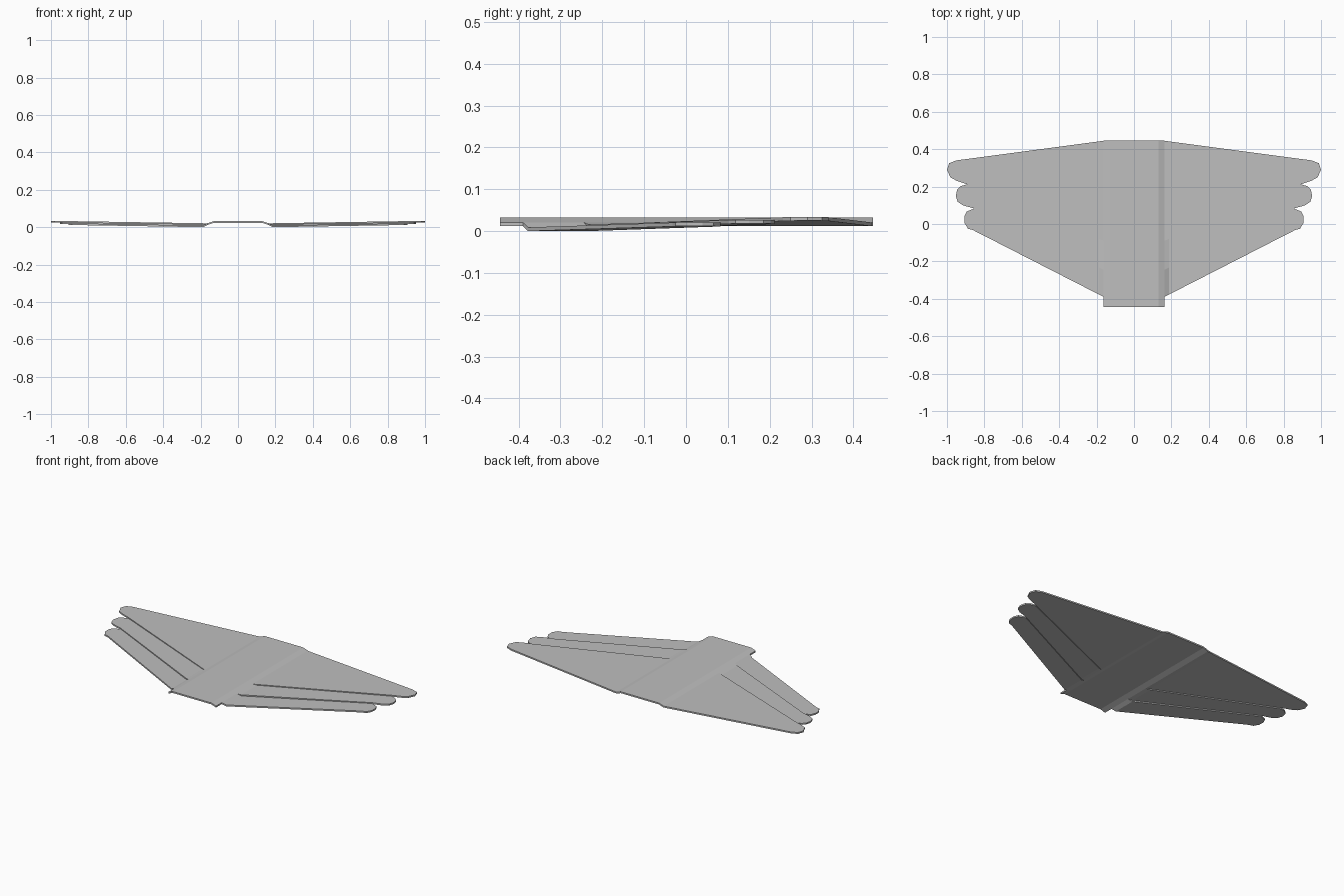
import bpy
import bmesh

cube = bpy.data.objects.get("Cube")
if cube:
    bpy.data.objects.remove(cube, do_unlink=True)

THICK = 0.009
ROOT_X, KINK_X = 0.162, 0.186
ROOT_Z = 0.012

grey = bpy.data.materials.new("light grey")
grey.use_nodes = True
colour = (0.52, 0.52, 0.52, 1)
grey.diffuse_color = colour
grey.node_tree.nodes["Principled BSDF"].inputs["Base Color"].default_value = colour


def plate(name, panels):
    """Thin plate from adjoining flat panels, extruded upwards."""
    bm = bmesh.new()
    for panel in panels:
        bm.faces.new([bm.verts.new(p) for p in panel])
    bmesh.ops.remove_doubles(bm, verts=bm.verts, dist=0.0002)
    bmesh.ops.recalc_face_normals(bm, faces=bm.faces)
    top = bmesh.ops.extrude_face_region(bm, geom=bm.faces[:], use_keep_orig=True)
    moved = [v for v in top["geom"] if isinstance(v, bmesh.types.BMVert)]
    bmesh.ops.translate(bm, verts=moved, vec=(0, 0, THICK))
    bmesh.ops.recalc_face_normals(bm, faces=bm.faces)
    mesh = bpy.data.meshes.new(name)
    bm.to_mesh(mesh)
    bm.free()
    mesh.materials.append(grey)
    obj = bpy.data.objects.new(name, mesh)
    bpy.context.collection.objects.link(obj)
    return obj


# Centre strip with both long edges bent down
section = [(-ROOT_X, ROOT_Z), (-0.13, 0.023), (0.13, 0.023), (ROOT_X, ROOT_Z)]
plate("centre_strip", [
    [(xa, -0.445, za), (xb, -0.445, zb), (xb, 0.447, zb), (xa, 0.447, za)]
    for (xa, za), (xb, zb) in zip(section, section[1:])])

# Feathers: front root y, back root y, kink height, tip height,
# then the rounded tip from front to back
feathers = {
    "front_feather": (-0.39, -0.245, 0.0, 0.012,
                      [(0.862, -0.032), (0.888, -0.025), (0.906, 0.005), (0.907, 0.04),
                       (0.895, 0.066), (0.855, 0.083)]),
    "middle_feather": (-0.245, -0.09, 0.007, 0.018,
                       [(0.855, 0.083), (0.915, 0.1), (0.942, 0.118), (0.953, 0.15),
                        (0.945, 0.185), (0.925, 0.203), (0.892, 0.212)]),
    "back_feather": (-0.09, 0.445, 0.012, 0.025,
                     [(0.892, 0.212), (0.95, 0.232), (0.982, 0.25), (1.0, 0.29),
                      (0.988, 0.325), (0.95, 0.34)]),
}

for name, (front, back, kink_z, tip_z, tip) in feathers.items():
    for label, side in (("left", 1), ("right", -1)):
        def at_kink(root_y, end):
            t = (KINK_X - ROOT_X) / (end[0] - ROOT_X)
            return (side * KINK_X, root_y + t * (end[1] - root_y), kink_z)

        a, b = at_kink(front, tip[0]), at_kink(back, tip[-1])
        rise = (tip_z - kink_z) / (tip[3][0] - KINK_X)
        blade = [(side * x, y, kink_z + rise * (x - KINK_X)) for x, y in tip]
        root = [(side * ROOT_X, front, ROOT_Z), a, b, (side * ROOT_X, back, ROOT_Z)]
        plate(f"{label}_{name}", [root, [a] + blade + [b]])
